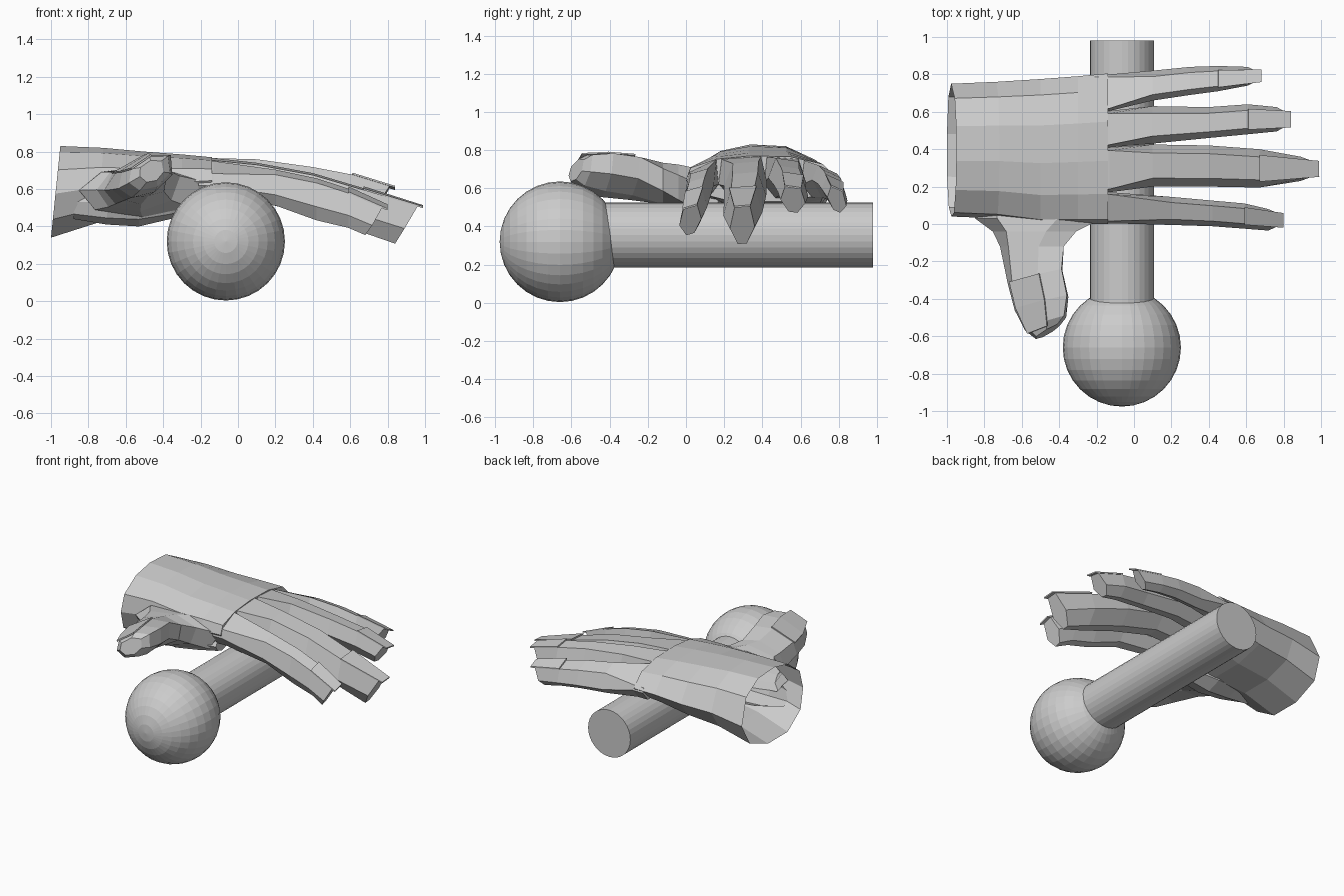
import bpy, bmesh, math
from mathutils import Vector, Matrix

if "Cube" in bpy.data.objects:
    bpy.data.objects.remove(bpy.data.objects["Cube"], do_unlink=True)

grey = bpy.data.materials.new("plain grey")
grey.use_nodes = True
grey.diffuse_color = (0.6, 0.6, 0.6, 1)
grey.node_tree.nodes["Principled BSDF"].inputs["Base Color"].default_value = (0.6, 0.6, 0.6, 1)


def finish(name, bm):
    bmesh.ops.recalc_face_normals(bm, faces=bm.faces)
    mesh = bpy.data.meshes.new(name)
    bm.to_mesh(mesh)
    bm.free()
    mesh.materials.append(grey)
    obj = bpy.data.objects.new(name, mesh)
    bpy.context.collection.objects.link(obj)
    return obj


def loft(name, rings):
    """Skin a list of equal-length point rings and cap both ends."""
    bm = bmesh.new()
    loops = [[bm.verts.new(p) for p in ring] for ring in rings]
    for a, b in zip(loops, loops[1:]):
        for i in range(len(a)):
            j = (i + 1) % len(a)
            bm.faces.new((a[i], a[j], b[j], b[i]))
    bm.faces.new(loops[0])
    bm.faces.new(loops[-1])
    return finish(name, bm)


# Lever: ball and rod, both lying along y
LX = -0.065
turn = Matrix.Rotation(math.pi / 2, 4, 'X')
bm = bmesh.new()
bmesh.ops.create_uvsphere(bm, u_segments=32, v_segments=16, radius=0.316,
                          matrix=Matrix.Translation((LX, -0.66, 0.32)) @ turn)
finish("lever_ball", bm)
bm = bmesh.new()
bmesh.ops.create_cone(bm, cap_ends=True, segments=32, radius1=0.171, radius2=0.171,
                      depth=1.5, matrix=Matrix.Translation((LX, 0.23, 0.355)) @ turn)
finish("lever_rod", bm)

# Palm: domed cross-section lofted from wrist to knuckles
dome = [(0, .48), (.03, .74), (.2, .93), (.42, 1), (.68, .98), (.89, .82),
        (1, .45), (.9, .15), (.62, 0), (.3, 0), (.07, .2)]
palm = [  # x, y low, y high, z low, z high, lean of the ring
    (-1.0, .04, .75, .34, .83, .05),
    (-.75, .03, .76, .42, .82, .03),
    (-.5, .0, .775, .45, .80, 0),
    (-.3, .0, .79, .50, .785, 0),
    (-.14, .0, .805, .53, .77, 0)]
hand = loft("hand", [[(x + lean * v, y0 + u * (y1 - y0), z0 + v * (z1 - z0)) for u, v in dome]
                     for x, y0, y1, z0, z1, lean in palm])


def knuckle_height(y):
    """Height of the dome at the knuckle end of the palm."""
    _, y0, y1, z0, z1, _ = palm[-1]
    u = (y - y0) / (y1 - y0)
    for (ua, va), (ub, vb) in zip(dome[:6], dome[1:7]):
        if u <= ub:
            return z0 + (z1 - z0) * (va + (vb - va) * (u - ua) / (ub - ua))


# Fingers: knuckle span, roll, then x, y low, y high, z low, z high per section
hexagon = [(0, .42), (.2, 1), (.8, 1), (1, .42), (.68, 0), (.32, 0)]
fingers = {
    "index": (.004, .17, .3, [
        (.2, -.005, .145, .52, .69), (.42, -.012, .125, .44, .645),
        (.59, -.025, .11, .40, .59), (.77, -.035, .08, .36, .51)]),
    "middle": (.17, .41, .08, [
        (.1, .2, .425, .54, .735), (.4, .2, .42, .46, .68),
        (.67, .195, .4, .37, .60), (.96, .23, .36, .31, .51)]),
    "ring": (.41, .605, -.15, [
        (.1, .43, .63, .56, .75), (.4, .46, .625, .53, .71),
        (.61, .48, .64, .50, .67), (.81, .495, .625, .475, .61)]),
    "little": (.605, .80, -.45, [
        (.1, .66, .82, .54, .70), (.3, .69, .84, .53, .675),
        (.45, .71, .845, .51, .645), (.65, .74, .84, .48, .60)])}


def knuckle_ring(x, y0, y1):
    w = y1 - y0
    a, b = y0 + .07 * w, y1 - .07 * w
    za, zb = [knuckle_height(y) - .003 for y in (a, b)]
    return [Vector(p) for p in ((x, y0, .62), (x, a, za), (x, b, zb), (x, y1, .62),
                                (x, y0 + .7 * w, .55), (x, y0 + .3 * w, .55))]


def finger_ring(s, roll, slant):
    x, y0, y1, z0, z1 = s
    w, h = y1 - y0, z1 - z0
    return [Vector((x - slant * h * (1 - v), y0 + u * w, z0 + v * h + roll * (u - .5) * w))
            for u, v in hexagon]


def nail(name, near, far, up, overhang):
    """Thin plate on the top facet between two rings, reaching past the tip."""
    rings = []
    for ring, t in ((near, 0), (far, overhang)):
        a, b = [ring[i] + (ring[i] - near[i]).normalized() * t for i in (1, 2)]
        side = (b - a) * .08
        a, b = a - side, b + side
        rings.append([a, b, b + up * .009, a + up * .009])
    loft(name, rings)


digits = []
for name, (k0, k1, roll, secs) in fingers.items():
    rings = [knuckle_ring(x, k0, k1) for x in (-.21, -.13)]
    rings += [finger_ring(s, roll, .6 if s is secs[-1] else 0) for s in secs]
    digits.append(loft(name + "_finger", rings))
    nail(name + "_nail", rings[-2], rings[-1], Vector((.2, 0, 1)), .03)

# Thumb: y, centre x, centre z, half width, half thickness, roll in degrees
thumb = [(.2, -.53, .58, .33, .09, 0), (.03, -.51, .58, .34, .13, 0),
         (-.04, -.53, .60, .225, .12, 4), (-.12, -.54, .62, .178, .105, 12),
         (-.28, -.52, .655, .165, .10, 24), (-.42, -.487, .67, .165, .095, 27),
         (-.53, -.468, .685, .125, .08, 28), (-.575, -.46, .695, .07, .055, 28)]
outline = [(-1, .1), (-.65, .85), (.3, 1), (1, .45), (.75, -.6), (0, -1), (-.75, -.7)]


def thumb_ring(y, cx, cz, w, t, deg):
    c, s = math.cos(math.radians(deg)), math.sin(math.radians(deg))
    return [Vector((cx + u * w * c - v * t * s, y + .04 * u * (deg > 15),
                    cz + u * w * s + v * t * c)) for u, v in outline]


rings = [thumb_ring(*s) for s in thumb]
digits.append(loft("thumb", rings))
nail("thumb_nail_base", rings[4], rings[5], Vector((-.5, 0, .85)), 0)
nail("thumb_nail_tip", rings[5], rings[6], Vector((-.5, 0, .85)), .03)

# Ball of the thumb: bulge under the palm
heel = [(-.88, .12, .05, .09), (-.7, .14, .13, .12), (-.53, .14, .15, .13),
        (-.36, .12, .12, .09), (-.2, .1, .07, .05)]
digits.append(loft("thumb_heel", [
    [(x, y + w * math.cos(a * math.pi / 4), .53 + h * math.sin(a * math.pi / 4))
     for a in range(8)] for x, y, w, h in heel]))

# Join palm, fingers and thumb into one skin
for part in digits:
    mod = hand.modifiers.new("join", 'BOOLEAN')
    mod.operation, mod.solver, mod.object = 'UNION', 'EXACT', part
skin = bpy.data.meshes.new_from_object(hand.evaluated_get(bpy.context.evaluated_depsgraph_get()))
hand.modifiers.clear()
hand.data = skin
skin.materials.clear()
skin.materials.append(grey)
for part in digits:
    bpy.data.objects.remove(part, do_unlink=True)

# Open the hollow wrist
bm = bmesh.new()
bm.from_mesh(skin)
wrist = [f for f in bm.faces if f.calc_center_median().x < -.93 and f.normal.x < -.9]
bmesh.ops.delete(bm, geom=wrist, context='FACES')
for f in bm.faces:
    f.material_index = 0
bm.to_mesh(skin)
bm.free()
